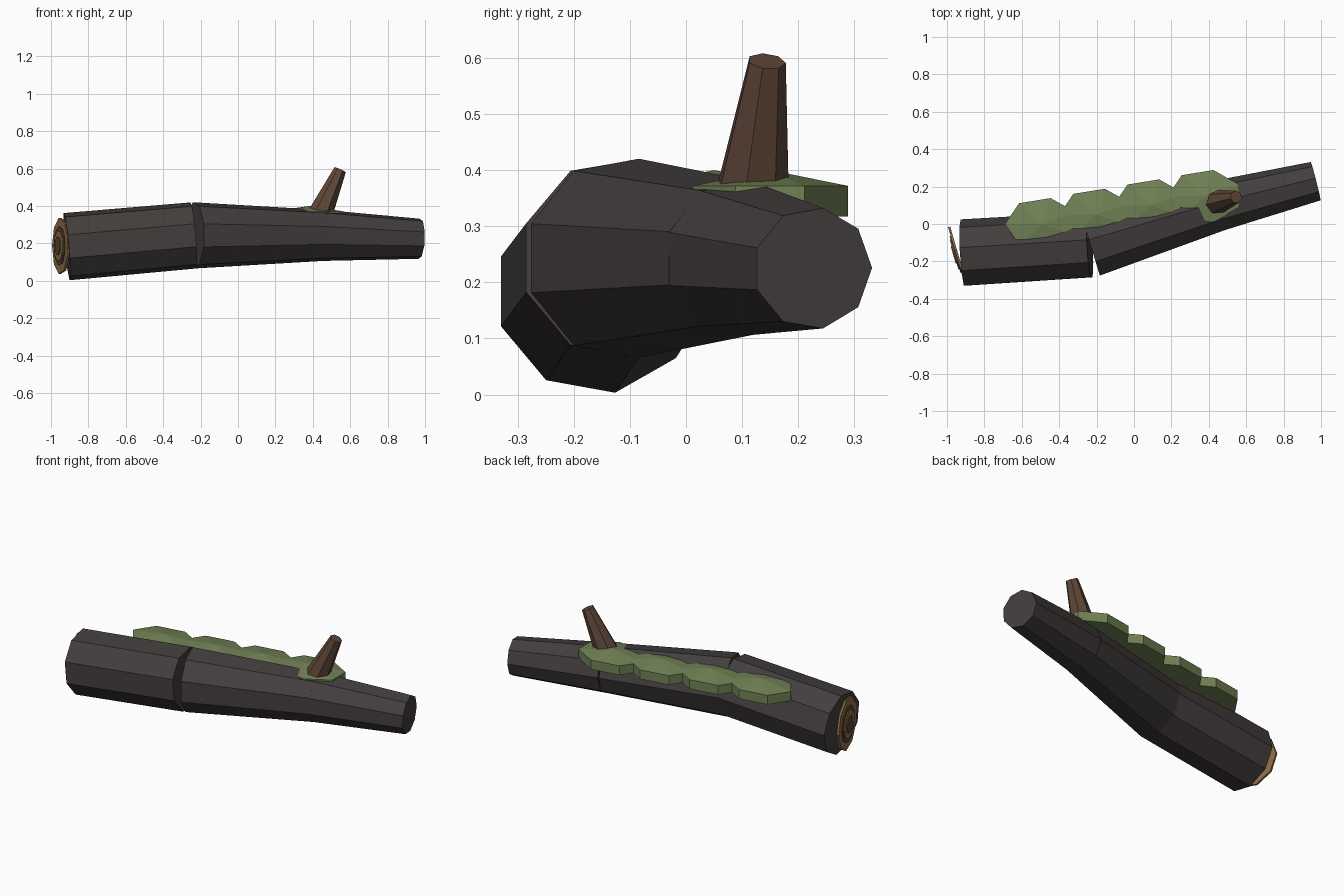
import bpy, bmesh, math
from mathutils import Vector

cube = bpy.data.objects.get("Cube")
if cube:
    bpy.data.objects.remove(cube, do_unlink=True)


def material(name, rgb):
    m = bpy.data.materials.new(name)
    m.use_nodes = True
    m.diffuse_color = (*rgb, 1)
    m.node_tree.nodes["Principled BSDF"].inputs["Base Color"].default_value = (*rgb, 1)
    return m


BARK = material("dark bark", (0.056, 0.048, 0.046))
BRANCH = material("branch brown", (0.115, 0.063, 0.040))
WOOD = material("cut wood tan", (0.27, 0.15, 0.063))
MOSS = material("moss green", (0.165, 0.225, 0.092))


def new_object(name, bm, mat):
    bmesh.ops.recalc_face_normals(bm, faces=bm.faces)
    mesh = bpy.data.meshes.new(name)
    bm.to_mesh(mesh)
    bm.free()
    mesh.materials.append(mat)
    obj = bpy.data.objects.new(name, mesh)
    bpy.context.scene.collection.objects.link(obj)
    return obj


def frustum(name, start, end, r1, r2, sides, mat):
    """Flat-sided tapered cylinder between two points, ends square to its axis."""
    a, b = Vector(start), Vector(end)
    axis = (b - a).normalized()
    u = Vector((0, 1, 0))
    u = (u - axis * u.dot(axis)).normalized()
    v = axis.cross(u)
    bm = bmesh.new()
    rings = []
    for c, r in ((a, r1), (b, r2)):
        ring = []
        for i in range(sides):
            t = math.tau * i / sides
            ring.append(bm.verts.new(c + r * (u * math.cos(t) + v * math.sin(t))))
        rings.append(ring)
        bm.faces.new(ring)
    for i in range(sides):
        j = (i + 1) % sides
        bm.faces.new((rings[0][i], rings[0][j], rings[1][j], rings[1][i]))
    return new_object(name, bm, mat)


# Log trunk in three sections, bent with an open crack at the first joint
frustum("trunk_thick", (-0.915, -0.158, 0.183), (-0.237, -0.116, 0.243), 0.183, 0.18, 9, BARK)
frustum("trunk_middle", (-0.232, -0.114, 0.243), (0.455, 0.095, 0.243), 0.18, 0.139, 9, BARK)
frustum("trunk_thin", (0.455, 0.095, 0.243), (0.972, 0.226, 0.225), 0.139, 0.109, 9, BARK)

# Tilted growth rings on the thick cut end, stepping outward
centre = Vector((-0.94, -0.16, 0.187))
outward = Vector((-0.96, -0.28, 0)).normalized()
rings = (("outer_wood", 0.152, 0.012, WOOD), ("outer_ring", 0.105, 0.017, BRANCH),
         ("inner_wood", 0.085, 0.022, WOOD), ("heart_ring", 0.05, 0.027, BRANCH))
for name, radius, depth, mat in rings:
    frustum(name, centre, centre + outward * depth, radius, radius, 9, mat)

# Broken branch stub
frustum("branch_stub", (0.415, 0.11, 0.3), (0.546, 0.144, 0.594), 0.075, 0.034, 7, BRANCH)


# Overlapping moss clumps, each a low domed slab
def moss_clump(name, x, y):
    bm = bmesh.new()
    low, high = [], []
    for i in range(7):
        t = math.pi + math.tau * i / 7
        px, py = x + 0.2 * math.cos(t), y + 0.142 * math.sin(t)
        low.append(bm.verts.new((px, py, 0.317)))
        high.append(bm.verts.new((px, py, 0.372)))
    peak = bm.verts.new((x, y, 0.4))
    bm.faces.new(low)
    for i in range(7):
        j = (i + 1) % 7
        bm.faces.new((low[i], low[j], high[j], high[i]))
        bm.faces.new((high[i], high[j], peak))
    new_object(name, bm, MOSS)


for i in range(4):
    moss_clump(f"moss_clump_{i + 1}", -0.49 + 0.29 * i, 0.05 * i)
